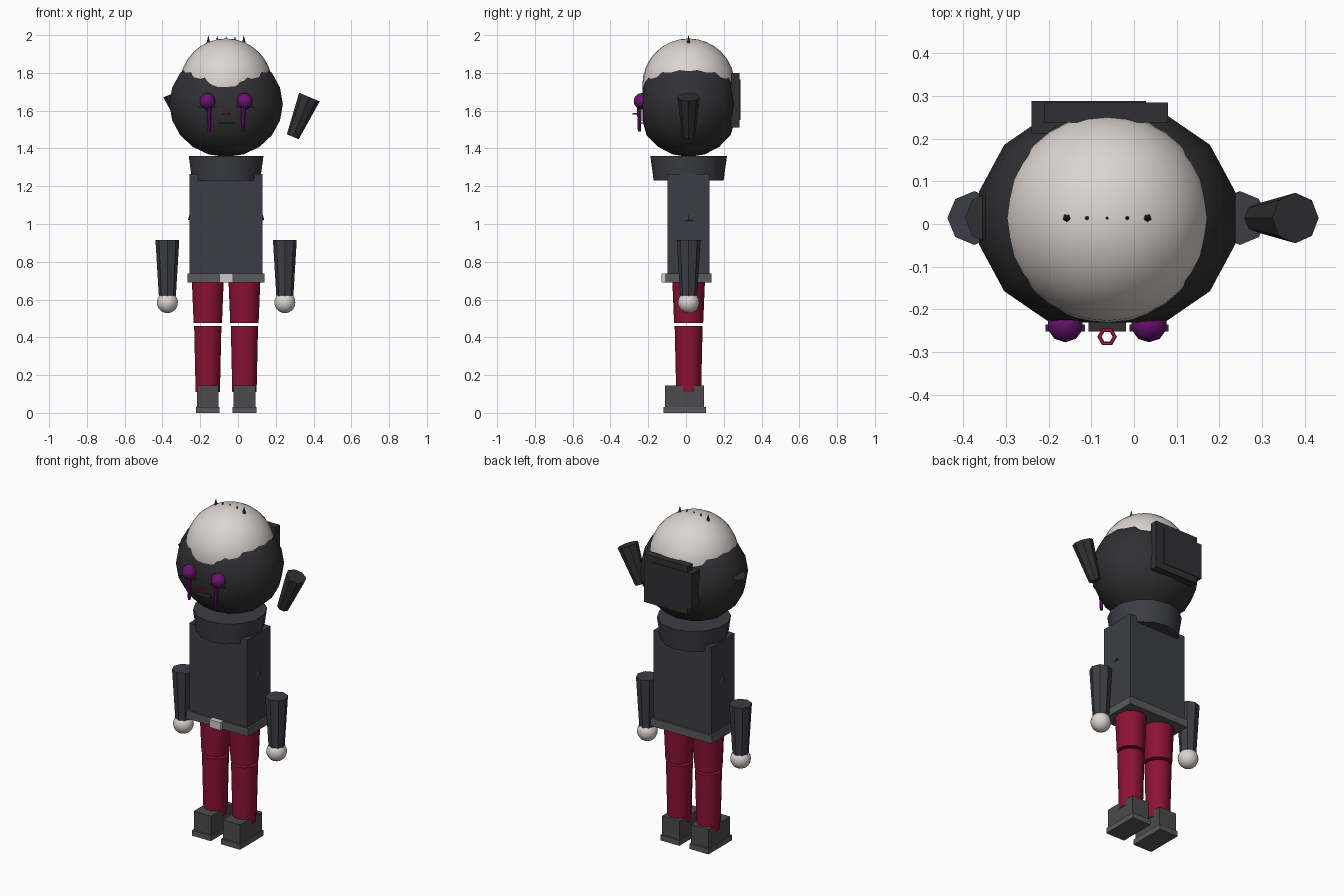
import bpy, math
from mathutils import Vector

if "Cube" in bpy.data.objects:
    bpy.data.objects.remove(bpy.data.objects["Cube"])

CX, CY = -0.063, 0.014          # body axis


def mat(name, r, g, b):
    m = bpy.data.materials.new(name)
    m.diffuse_color = (r, g, b, 1)
    m.use_nodes = True
    m.node_tree.nodes["Principled BSDF"].inputs["Base Color"].default_value = m.diffuse_color
    return m


SKIN = mat("pale", 0.72, 0.66, 0.63)
DARK = mat("charcoal", 0.03, 0.03, 0.033)
CLOTH = mat("slate_cloth", 0.046, 0.046, 0.062)
RED = mat("crimson", 0.26, 0.006, 0.035)
PURPLE = mat("purple", 0.14, 0.006, 0.16)
LEATHER = mat("leather", 0.07, 0.07, 0.075)
SOLE = mat("sole", 0.1, 0.1, 0.1)
SILVER = mat("silver", 0.6, 0.6, 0.6)
LIPS = mat("lips", 0.5, 0.01, 0.06)


def finish(name, m, smooth=False):
    o = bpy.context.object
    o.name = name
    o.data.materials.append(m)
    if smooth:
        bpy.ops.object.shade_smooth_by_angle(angle=math.radians(40))
    return o


def box(name, x0, x1, y0, y1, z0, z1, m):
    bpy.ops.mesh.primitive_cube_add(size=1, location=((x0 + x1) / 2, (y0 + y1) / 2, (z0 + z1) / 2))
    o = bpy.context.object
    o.scale = (x1 - x0, y1 - y0, z1 - z0)
    bpy.ops.object.transform_apply(location=False, rotation=False, scale=True)
    return finish(name, m)


def cone(name, a, b, ra, rb, n, m):
    """Tapered cylinder from point a (radius ra) to point b (radius rb)."""
    a, b = Vector(a), Vector(b)
    d = b - a
    bpy.ops.mesh.primitive_cone_add(vertices=n, radius1=ra, radius2=rb, depth=d.length,
                                    location=(a + b) / 2)
    o = bpy.context.object
    o.rotation_euler = d.to_track_quat('Z', 'Y').to_euler()
    return finish(name, m, True)


def ball(name, c, r, seg, rings, m):
    bpy.ops.mesh.primitive_uv_sphere_add(segments=seg, ring_count=rings, radius=1, location=c)
    bpy.context.object.scale = r
    bpy.ops.object.transform_apply(location=False, rotation=False, scale=True)
    return finish(name, m, True)


# Head: pale skull poking out of a wider, flattened dark hood
ball("skull", (CX, CY, 1.737), (0.245, 0.245, 0.245), 32, 16, SKIN)
hood = ball("hood", (CX, CY, 1.635), (0.308, 0.275, 0.28), 14, 10, DARK)
for v in hood.data.vertices:
    v.co.y = max(-0.245, min(0.245, v.co.y))

# Row of spikes on the crown
for i, r in zip(range(-2, 3), (0.011, 0.007, 0.005, 0.007, 0.011)):
    x = i * 0.047
    zb = 1.737 + math.sqrt(0.245 ** 2 - x * x) - 0.008
    top = 2.0 if abs(i) == 2 else 1.995
    cone("crown_spike", (CX + x, CY, zb), (CX + x, CY, top), r, 0, 5, DARK)

# Side tufts: the left one sits inside the hood, the right one floats free
cone("side_tuft", (0.290, CY, 1.462), (0.378, CY, 1.672), 0.034, 0.059, 8, DARK)
cone("side_tuft", (-0.253, CY, 1.483), (-0.341, CY, 1.693), 0.034, 0.059, 8, DARK)

# Slabs on the back of the head
box("back_slab", -0.21, 0.08, 0.238, 0.284, 1.51, 1.80, DARK)
box("back_slab_inner", -0.24, 0.028, 0.212, 0.288, 1.55, 1.765, DARK)

# Face
for s in (-1, 1):
    ex = CX + s * 0.098
    ball("eye", (ex, -0.234, 1.65), (0.043, 0.043, 0.043), 10, 8, PURPLE)
    cone("eye_drip", (CX + s * 0.089, -0.247, 1.49), (CX + s * 0.091, -0.247, 1.62), 0.008, 0.013, 8, PURPLE)
    box("lower_lid", ex - 0.046, ex + 0.046, -0.252, -0.235, 1.618, 1.625, DARK)
bpy.ops.mesh.primitive_torus_add(location=(CX, -0.264, 1.583), major_segments=6, minor_segments=6,
                                 major_radius=0.018, minor_radius=0.005)
finish("mouth_ring", LIPS)
box("mouth_line", CX - 0.044, CX + 0.044, -0.252, -0.225, 1.532, 1.538, DARK)

# Torso, collar and belt
cone("collar", (CX, CY, 1.23), (CX, CY, 1.36), 0.185, 0.203, 14, CLOTH)
box("torso", CX - 0.193, CX + 0.193, -0.098, 0.124, 0.73, 1.265, CLOTH)
box("belt", CX - 0.204, CX + 0.204, -0.108, 0.136, 0.69, 0.737, SOLE)
box("buckle", CX - 0.036, CX + 0.036, -0.13, -0.1, 0.69, 0.737, SILVER)

# Limbs
for s in (-1, 1):
    cone("upper_arm", (CX + s * 0.168, CY, 1.01), (CX + s * 0.10, CY, 1.19), 0.036, 0.05, 8, CLOTH)
    ax = CX + s * 0.311
    cone("forearm", (ax, CY, 0.60), (ax, CY, 0.915), 0.044, 0.063, 8, CLOTH)
    ball("hand", (ax, CY, 0.585), (0.057, 0.057, 0.057), 14, 10, SKIN)
    lx = CX + s * 0.097
    cone("thigh", (lx, CY, 0.475), (lx, CY, 0.69), 0.077, 0.086, 14, RED)
    cone("calf", (lx, CY, 0.11), (lx, CY, 0.46), 0.066, 0.074, 14, RED)
    box("boot", lx - 0.058, lx + 0.058, -0.11, 0.096, 0.03, 0.145, LEATHER)
    box("boot_sole", lx - 0.063, lx + 0.063, -0.12, 0.105, 0.0, 0.032, SOLE)
